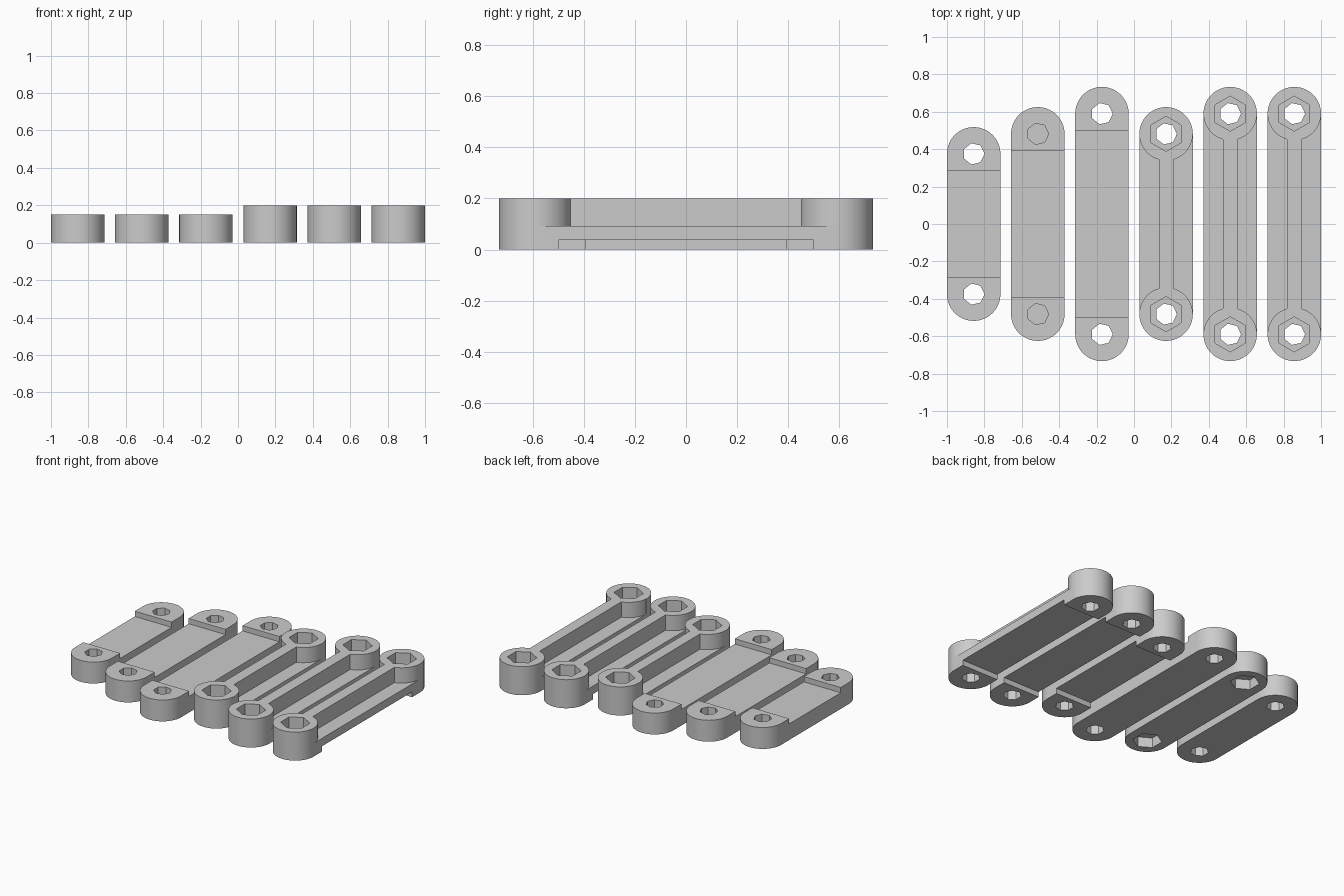
import bpy, bmesh
from math import pi, sin, cos, asin, radians

cube = bpy.data.objects.get("Cube")
if cube:
    bpy.data.objects.remove(cube, do_unlink=True)

grey = bpy.data.materials.new("plain_grey")
grey.use_nodes = True
grey.diffuse_color = (0.6, 0.6, 0.6, 1)
grey.node_tree.nodes["Principled BSDF"].inputs["Base Color"].default_value = (0.6, 0.6, 0.6, 1)

R = 1 / 7            # end radius, half the link width
PITCH = 2.4 * R      # spacing between links
STEP = 0.037         # depth of the recess between the ends
SHELF = 0.093        # top of the thin plate beside the rib
RIB = 0.039          # half the rib width
HOLE, NUT = 0.058, 0.0935


def arc(cx, cy, r, a0, a1, n):
    return [(cx + r * cos(a0 + (a1 - a0) * i / n), cy + r * sin(a0 + (a1 - a0) * i / n))
            for i in range(n + 1)]


def ngon(cx, cy, r, n, turn=0.0):
    return arc(cx, cy, r, turn, turn + 2 * pi, n)[:-1]


def rect(cx, hx, hy):
    return [(cx - hx, -hy), (cx + hx, -hy), (cx + hx, hy), (cx - hx, hy)]


def prism(name, outline, z0, z1):
    """Extrude a flat outline from z0 to z1."""
    bm = bmesh.new()
    face = bm.faces.new([bm.verts.new((x, y, z0)) for x, y in outline])
    grown = bmesh.ops.extrude_face_region(bm, geom=[face])["geom"]
    tops = [v for v in grown if isinstance(v, bmesh.types.BMVert)]
    bmesh.ops.translate(bm, verts=tops, vec=(0, 0, z1 - z0))
    bmesh.ops.recalc_face_normals(bm, faces=bm.faces)
    mesh = bpy.data.meshes.new(name)
    bm.to_mesh(mesh)
    bm.free()
    mesh.materials.append(grey)
    obj = bpy.data.objects.new(name, mesh)
    bpy.context.collection.objects.link(obj)
    return obj


def cut(obj, outline, z0, z1):
    """Remove an extruded outline from the object."""
    cutter = prism("cutter", outline, z0, z1)
    cutter.hide_render = True
    mod = obj.modifiers.new("cut", "BOOLEAN")
    mod.operation = "DIFFERENCE"
    mod.solver = "EXACT"
    mod.object = cutter
    bpy.context.view_layer.objects.active = obj
    bpy.ops.object.modifier_apply(modifier=mod.name)
    bpy.data.objects.remove(cutter, do_unlink=True)


def stadium(x, c):
    return arc(x, c, R, 0, pi, 32) + arc(x, -c, R, pi, 2 * pi, 32)


def side_pocket(x, c, side):
    """Outline between the rib, the two round bosses and the open side."""
    start, end = -pi / 2 + asin(RIB / R), radians(-4)
    upper = arc(0, c, R, start, end, 20)
    upper.append((R + 0.05, upper[-1][1]))
    lower = [(px, -py) for px, py in reversed(upper)]
    return [(x + side * px, py) for px, py in upper + lower]


def finish(obj):
    bpy.ops.object.select_all(action="DESELECT")
    obj.select_set(True)
    bpy.context.view_layer.objects.active = obj
    bpy.ops.object.shade_smooth_by_angle(angle=radians(30))


def flat_link(name, x, c, nut_below=False):
    """Low link with a recessed top; optional nut pockets underneath."""
    height = 0.15
    link = prism(name, stadium(x, c), 0, height)
    cut(link, rect(x, R + 0.05, c - 0.09), height - STEP, height + 0.1)
    for y in (c, -c):
        if nut_below:
            cut(link, ngon(x, y, NUT, 6, pi / 2), -0.1, 0.07)
            cut(link, ngon(x, y, HOLE, 7), 0.078, height + 0.1)
        else:
            cut(link, ngon(x, y, HOLE, 7), -0.1, height + 0.1)
    finish(link)


def ribbed_link(name, x, c):
    """Tall link with a centre rib, recessed underside and nut pockets on top."""
    height = 0.2
    link = prism(name, stadium(x, c), 0, height)
    for side in (1, -1):
        cut(link, side_pocket(x, c, side), SHELF, height + 0.1)
    cut(link, rect(x, R + 0.05, c - 0.09), -0.1, STEP)
    for y in (c, -c):
        cut(link, ngon(x, y, HOLE, 7), -0.1, height + 0.1)
        cut(link, ngon(x, y, NUT, 6, pi / 2), 0.1, height + 0.1)
    finish(link)


SHORT, MEDIUM, LONG = 0.375, 0.482, 0.59
xs = [(i - 2.5) * PITCH for i in range(6)]
flat_link("short_flat_link", xs[0], SHORT)
flat_link("medium_flat_link", xs[1], MEDIUM, nut_below=True)
flat_link("long_flat_link", xs[2], LONG)
ribbed_link("medium_ribbed_link", xs[3], MEDIUM)
ribbed_link("long_ribbed_link_inner", xs[4], LONG)
ribbed_link("long_ribbed_link_outer", xs[5], LONG)
